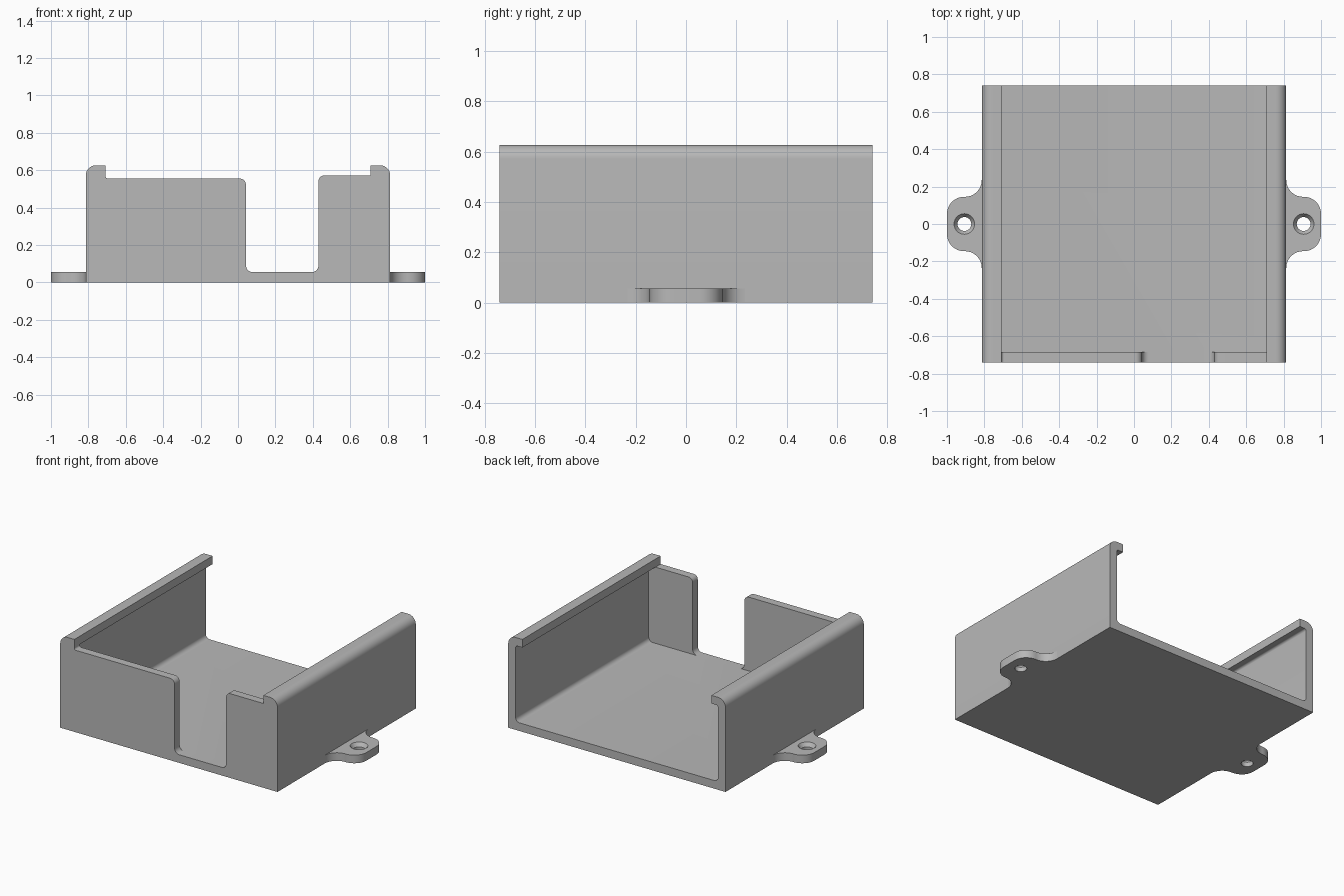
import bpy, bmesh, math
from mathutils import Vector, Matrix

cube = bpy.data.objects.get("Cube")
if cube:
    bpy.data.objects.remove(cube, do_unlink=True)

grey = bpy.data.materials.new("grey plastic")
grey.use_nodes = True
grey.diffuse_color = (0.48, 0.48, 0.48, 1)
grey.node_tree.nodes["Principled BSDF"].inputs["Base Color"].default_value = grey.diffuse_color

W, D, H = 0.814, 0.74, 0.626      # half width, half depth, height
T = 0.055                         # wall thickness
LIP = 0.708                       # inner edge of the top lips
EAR_X = 0.907                     # screw hole position


def rounded(corners, steps=8):
    """Outline from (x, y, radius) corners, with tangent arcs."""
    out = []
    for i, (x, y, r) in enumerate(corners):
        p = Vector((x, y))
        if r == 0:
            out.append(p)
            continue
        a = (Vector(corners[i - 1][:2]) - p).normalized()
        b = (Vector(corners[(i + 1) % len(corners)][:2]) - p).normalized()
        half = a.angle(b) / 2
        centre = p + (a + b).normalized() * r / math.sin(half)
        start = p + a * r / math.tan(half) - centre
        end = p + b * r / math.tan(half) - centre
        sweep = start.angle_signed(end)
        for k in range(steps + 1):
            out.append(centre + Matrix.Rotation(-sweep * k / steps, 2) @ start)
    return out


def make(name, bm):
    bmesh.ops.recalc_face_normals(bm, faces=bm.faces[:])
    mesh = bpy.data.meshes.new(name)
    bm.to_mesh(mesh)
    bm.free()
    mesh.materials.append(grey)
    ob = bpy.data.objects.new(name, mesh)
    bpy.context.collection.objects.link(ob)
    return ob


def prism(name, outline, lo, hi, axis):
    """Extrude an outline along y (x-z outline) or z (x-y outline)."""
    bm = bmesh.new()
    pts = [(p.x, lo, p.y) if axis == "y" else (p.x, p.y, lo) for p in outline]
    face = bm.faces.new([bm.verts.new(p) for p in pts])
    ext = bmesh.ops.extrude_face_region(bm, geom=[face])
    shift = (0, hi - lo, 0) if axis == "y" else (0, 0, hi - lo)
    bmesh.ops.translate(bm, vec=shift,
                        verts=[v for v in ext["geom"] if isinstance(v, bmesh.types.BMVert)])
    return make(name, bm)


def cone(name, x, z0, z1, r0, r1):
    bm = bmesh.new()
    bmesh.ops.create_cone(bm, cap_ends=True, segments=40, radius1=r0, radius2=r1,
                          depth=z1 - z0, matrix=Matrix.Translation((x, 0, (z0 + z1) / 2)))
    return make(name, bm)


def combine(target, tool, operation):
    tool.hide_render = True
    mod = target.modifiers.new("bool", "BOOLEAN")
    mod.operation, mod.solver, mod.object = operation, "EXACT", tool
    bpy.context.view_layer.objects.active = target
    bpy.ops.object.modifier_apply(modifier=mod.name)
    bpy.data.objects.remove(tool, do_unlink=True)


# Tray: solid block with rounded upper edges
tray = prism("tray", rounded([(-W, 0, 0), (W, 0, 0), (W, H, T), (-W, H, T)]), -D, D, "y")

# Cavity, open at the back and between the lips
iw, under = W - T, H - T
cavity = prism("cavity_cutter", rounded([
    (-iw, T, 0.03), (iw, T, 0.03), (iw, under, 0.015), (LIP, under, 0), (LIP, 0.8, 0),
    (-LIP, 0.8, 0), (-LIP, under, 0), (-iw, under, 0.015)]), T - D, 1, "y")
combine(tray, cavity, "DIFFERENCE")

# Front opening: lowered panels and the deep slot
opening = prism("opening_cutter", rounded([
    (-LIP, 0.8, 0), (-LIP, 0.555, 0.013), (0.043, 0.555, 0.035), (0.043, T, 0.035),
    (0.43, T, 0.035), (0.43, under, 0.03), (LIP, under, 0), (LIP, 0.8, 0)]),
    -1, T - D + 0.02, "y")
combine(tray, opening, "DIFFERENCE")

# Mounting ears with countersunk screw holes
for side, label in ((1, "left"), (-1, "right")):
    half = [(W - 0.025, -0.235, 0), (W, -0.235, 0), (W, -0.145, 0.09), (1, -0.145, 0.09)]
    full = half + [(x, -y, r) for x, y, r in reversed(half)]
    ear = prism(label + "_ear", rounded([(side * x, y, r) for x, y, r in full]), 0, T, "z")
    combine(ear, cone("hole_cutter", side * EAR_X, -0.1, 0.1, 0.037, 0.037), "DIFFERENCE")
    combine(ear, cone("sink_cutter", side * EAR_X, 0.03, 0.08, 0.037, 0.073), "DIFFERENCE")

# Smooth the fillets, keep the edges sharp
for ob in bpy.context.collection.objects:
    if ob.name == "tray" or ob.name.endswith("_ear"):
        bpy.ops.object.select_all(action="DESELECT")
        ob.select_set(True)
        bpy.context.view_layer.objects.active = ob
        bpy.ops.object.shade_smooth_by_angle(angle=math.radians(30))
